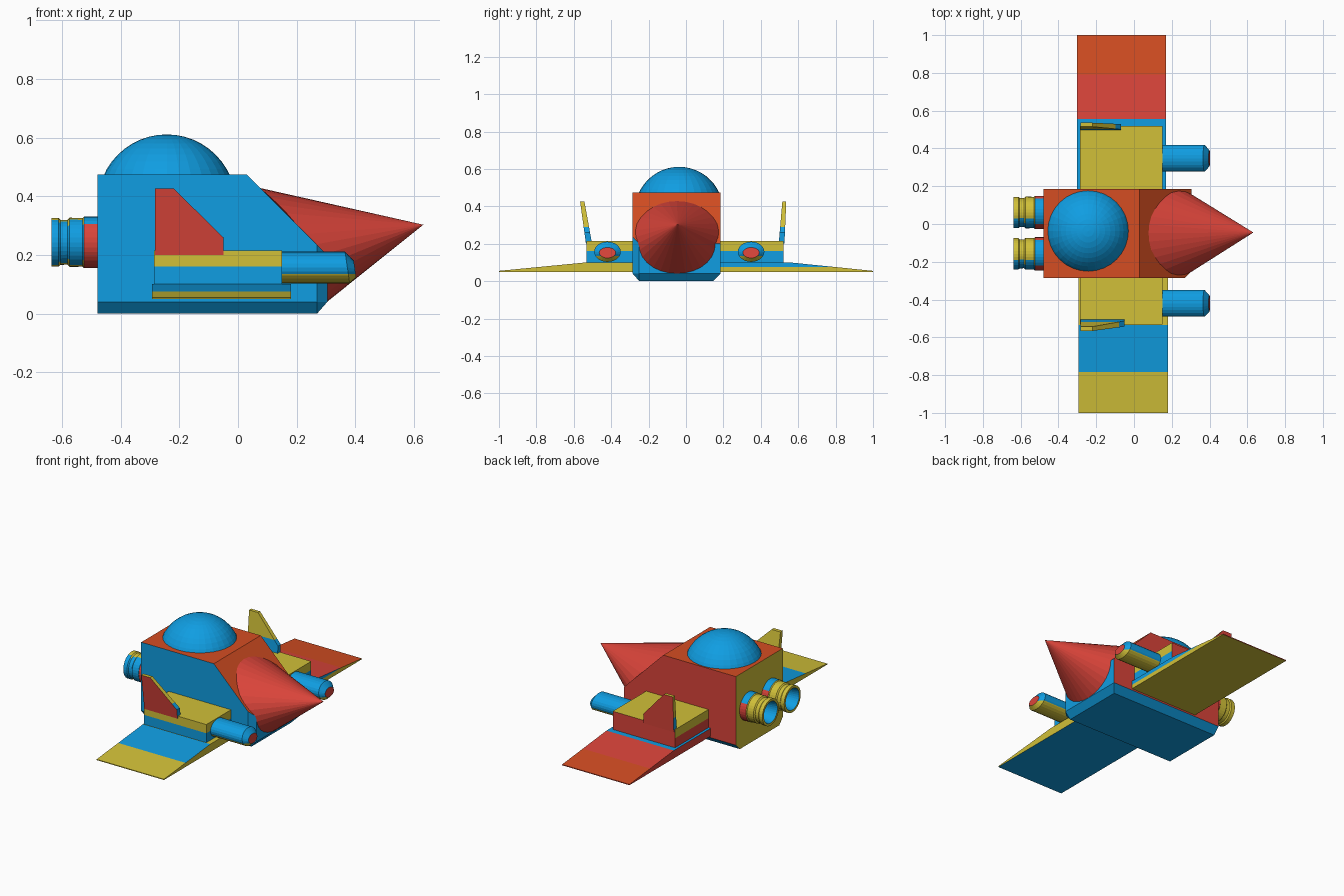
import bpy, bmesh, math
from mathutils import Vector

if "Cube" in bpy.data.objects:
    bpy.data.objects.remove(bpy.data.objects["Cube"])

COLOURS = {
    "blue": (0.005, 0.34, 0.76, 1),
    "red": (0.70, 0.058, 0.042, 1),
    "orange": (0.66, 0.075, 0.016, 1),
    "yellow": (0.64, 0.53, 0.04, 1),
}
MATS = {}
for key, col in COLOURS.items():
    MATS[key] = bpy.data.materials.new(key)
    MATS[key].diffuse_color = col
ORDER = list(COLOURS)


def finish(name, bm, rule, split=None):
    """Optionally cut at height z=split, colour faces by rule(centre, normal)."""
    if split is not None:
        geom = bm.verts[:] + bm.edges[:] + bm.faces[:]
        bmesh.ops.bisect_plane(bm, geom=geom, plane_co=(0, 0, split), plane_no=(0, 0, 1))
    bmesh.ops.recalc_face_normals(bm, faces=bm.faces[:])
    bm.normal_update()
    for f in bm.faces:
        f.material_index = ORDER.index(rule(f.calc_center_median(), f.normal))
    me = bpy.data.meshes.new(name)
    bm.to_mesh(me)
    bm.free()
    for key in ORDER:
        me.materials.append(MATS[key])
    ob = bpy.data.objects.new(name, me)
    bpy.context.collection.objects.link(ob)
    return ob


def hull(name, pts, rule, split=None):
    """Convex solid around a few corner points."""
    bm = bmesh.new()
    for p in pts:
        bm.verts.new(p)
    res = bmesh.ops.convex_hull(bm, input=bm.verts[:])
    loose = [v for v in bm.verts if not v.link_faces]
    bmesh.ops.delete(bm, geom=loose, context='VERTS')
    bmesh.ops.dissolve_limit(bm, angle_limit=0.01, verts=bm.verts[:], edges=bm.edges[:])
    return finish(name, bm, rule, split)


def loft(name, rings, rule, split=None):
    """Skin through rings of equal point count, capping both ends."""
    bm = bmesh.new()
    vr = [[bm.verts.new(p) for p in r] for r in rings]
    n = len(vr[0])
    for a, b in zip(vr, vr[1:]):
        for i in range(n):
            j = (i + 1) % n
            bm.faces.new((a[i], a[j], b[j], b[i]))
    bm.faces.new(vr[0])
    bm.faces.new(vr[-1])
    return finish(name, bm, rule, split)


def angles(n):
    return [2 * math.pi * i / n for i in range(n)]


# hull with sloped front, chamfered belly and one chamfered front corner
def body_rule(c, n):
    if n.z > 0.5:
        return "orange"
    if n.x < -0.9:
        return "yellow"
    if n.y > 0.9:
        return "red"
    return "blue"


Y0, Y1 = -0.285, 0.185
body = [(x, y, 0.475) for x in (-0.48, 0.03) for y in (Y0, Y1)]
body += [(-0.48, y, 0.04) for y in (Y0, Y1)]
body += [(x, y, 0) for x in (-0.48, 0.27) for y in (-0.25, 0.145)]
body += [(0.305, y, z) for y in (-0.25, Y1) for z in (0.04, 0.2)]
body += [(0.27, Y0, z) for z in (0.04, 0.235)]
hull("body", body, body_rule)

# canopy dome: sphere sunk into the roof
bm = bmesh.new()
bmesh.ops.create_uvsphere(bm, u_segments=32, v_segments=24, radius=0.236)
bmesh.ops.translate(bm, verts=bm.verts[:], vec=(-0.243, -0.037, 0.375))
low = [v for v in bm.verts if v.co.z < 0.44]
bmesh.ops.delete(bm, geom=low, context='VERTS')
finish("canopy_dome", bm, lambda c, n: "blue")

# nose cone, skewed, sunk into the sloped front
tip = Vector((0.632, -0.045, 0.303))
ring = []
for a in angles(32):
    s = math.sin(a)
    p = Vector((0.26 - 0.11 * s - 0.06 * s * s, -0.048 + 0.225 * math.cos(a), 0.235 + 0.19 * s))
    ring.append(tip + (p - tip) * 1.03)
bm = bmesh.new()
apex = bm.verts.new(tip)
vs = [bm.verts.new(p) for p in ring]
for i in range(32):
    bm.faces.new((vs[i], vs[(i + 1) % 32], apex))
bm.faces.new(vs)
finish("nose_cone", bm, lambda c, n: "red")


# wing, pod, gun and fin on each side
def side_parts(tag, s, root, pod_y, bend, wing_x, gun_y, fin_x, fin_base, fin_top):
    far = s > 0

    def wing_rule(c, n):
        if n.z < -0.5:
            return "yellow" if far else "blue"
        if n.z > 0.999:
            return "blue" if far else "yellow"
        if n.z > 0.5:
            if far:
                return "orange" if c.z < 0.076 else "red"
            return "yellow" if c.z < 0.076 else "blue"
        if far and n.x > 0.5:
            return "yellow" if c.z < 0.076 else "blue"
        return "red" if far else "yellow"

    section = [(root, 0.05), (root, 0.1), (bend, 0.1), (s, 0.055), (s, 0.05)]
    hull(tag + "_wing", [(x, y, z) for x in wing_x for y, z in section], wing_rule, 0.076)

    def pod_rule(c, n):
        if n.y > 0.9 and far:
            return "red"
        if n.x < -0.9 and c.z < 0.16:
            return "red"
        return "yellow" if c.z > 0.16 else "blue"

    hull(tag + "_pod", [(x, y, z) for x in (-0.287, 0.15) for y in (root, pod_y)
                        for z in (0.09, 0.215)], pod_rule, 0.16)

    # gun barrel: oval tube with a tapered muzzle
    def oval(x, slant, k, kz, zc):
        return [(x - slant * math.sin(a), gun_y + 0.071 * k * math.cos(a),
                 zc + 0.054 * kz * math.sin(a)) for a in angles(24)]

    def gun_rule(c, n):
        if n.x > 0.8 and c.x > 0.392:
            return "red"
        return "blue" if c.z > 0.135 else "yellow"

    loft(tag + "_gun", [oval(0.12, 0, 1, 1, 0.157), oval(0.373, 0.008, 1, 1, 0.157),
                        oval(0.399, 0.004, 0.62, 0.52, 0.152)], gun_rule, 0.135)

    # upright fin leaning outwards
    def fin_rule(c, n):
        if n.y * s > 0.7:
            return "red"
        return "yellow" if c.z > 0.29 else "blue"

    outline = [(-0.283, 0.2), (-0.283, 0.427), (-0.22, 0.427), (fin_x, 0.26), (fin_x, 0.2)]
    pts = []
    for x, z in outline:
        t = (z - 0.215) / 0.21
        for b, e in zip(fin_base, fin_top):
            pts.append((x, b + (e - b) * t, z))
    hull(tag + "_fin", pts, fin_rule, 0.29)


side_parts("front", -1, -0.27, -0.532, -0.535, (-0.293, 0.18), -0.42, -0.05,
           (-0.505, -0.537), (-0.543, -0.566))
side_parts("back", 1, 0.17, 0.52, 0.555, (-0.303, 0.17), 0.348, -0.07,
           (0.497, 0.527), (0.515, 0.536))

# hollow engine nozzles at the tail
PROFILE = [(-0.46, 0.088), (-0.525, 0.088), (-0.53, 0.083), (-0.575, 0.084), (-0.582, 0.076),
           (-0.605, 0.077), (-0.612, 0.083), (-0.637, 0.083), (-0.637, 0.068), (-0.55, 0.055)]
for tag, cy in (("front", -0.158), ("back", 0.061)):
    def nozzle_rule(c, n, cy=cy):
        r = math.hypot(c.y - cy, c.z - 0.243)
        if r < 0.07 or n.y < -0.45:
            return "red" if c.x > -0.527 and c.z < 0.3 and r > 0.07 else "blue"
        if c.x > -0.527:
            return "red" if n.z < 0.6 else "blue"
        return "yellow"

    rings = [[(x, cy + r * math.cos(a), 0.243 + r * math.sin(a)) for a in angles(32)]
             for x, r in PROFILE]
    loft(tag + "_engine_nozzle", rings, nozzle_rule)

for m in bpy.data.materials:
    if m.users and not m.is_grease_pencil:
        m.use_nodes = True
        m.node_tree.nodes["Principled BSDF"].inputs["Base Color"].default_value = m.diffuse_color
